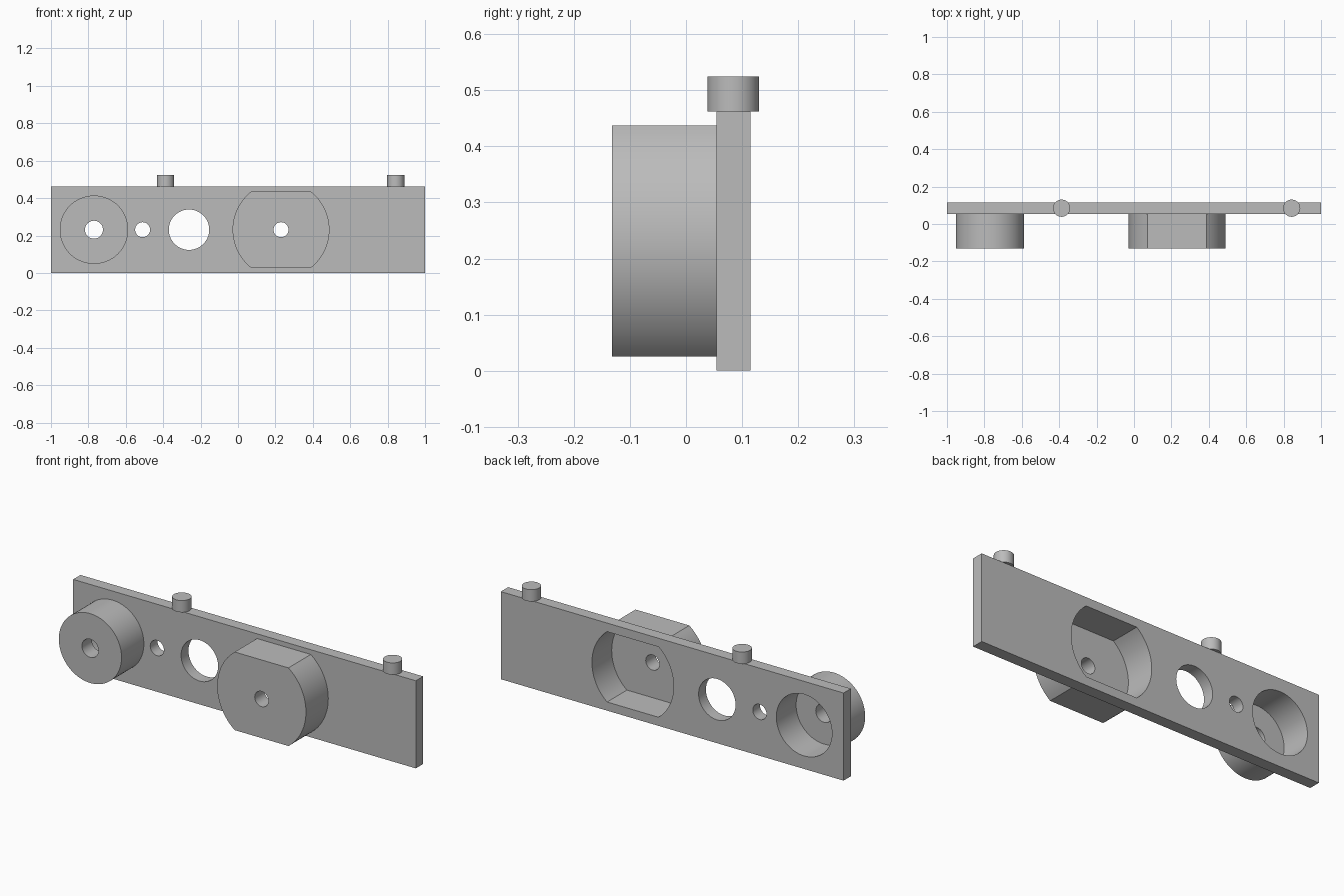
import bpy, bmesh, math

if "Cube" in bpy.data.objects:
    bpy.data.objects.remove(bpy.data.objects["Cube"], do_unlink=True)

grey = bpy.data.materials.new("plain grey")
grey.use_nodes = True
colour = (0.5, 0.5, 0.5, 1)
grey.diffuse_color = colour
grey.node_tree.nodes["Principled BSDF"].inputs["Base Color"].default_value = colour

# Main dimensions
FRONT, BACK = 0.054, 0.115
MID_Y = (FRONT + BACK) / 2
HEIGHT = 0.462
MID_Z = HEIGHT / 2
BOSS_FRONT = -0.132
FLOOR = -0.05
WALL = 0.0205


def prism(name, outline, vector):
    """Extrude a closed outline of 3D points along a vector."""
    bm = bmesh.new()
    face = bm.faces.new([bm.verts.new(p) for p in outline])
    new = bmesh.ops.extrude_face_region(bm, geom=[face])["geom"]
    bmesh.ops.translate(bm, vec=vector, verts=[v for v in new if isinstance(v, bmesh.types.BMVert)])
    bmesh.ops.recalc_face_normals(bm, faces=bm.faces)
    mesh = bpy.data.meshes.new(name)
    bm.to_mesh(mesh)
    bm.free()
    mesh.materials.append(grey)
    obj = bpy.data.objects.new(name, mesh)
    bpy.context.collection.objects.link(obj)
    return obj


def disc(name, x, radius, y0, y1, flat=None):
    """Cylinder along y, optionally cut flat above and below."""
    n = 72
    if flat is None:
        angles = [math.tau * i / n for i in range(n)]
    else:
        # Two arcs, whose ends are joined by the straight flats
        a = math.asin(flat / radius)
        arc = [-a + 2 * a * i / 24 for i in range(25)]
        angles = arc + [t + math.pi for t in arc]
    outline = [(x + radius * math.cos(t), y0, MID_Z + radius * math.sin(t)) for t in angles]
    return prism(name, outline, (0, y1 - y0, 0))


def combine(body, tool, operation):
    mod = body.modifiers.new(tool.name, "BOOLEAN")
    mod.operation = operation
    mod.solver = "EXACT"
    mod.object = tool
    bpy.context.view_layer.objects.active = body
    bpy.ops.object.modifier_apply(modifier=mod.name)
    bpy.data.objects.remove(tool, do_unlink=True)


def smooth(obj):
    bpy.ops.object.select_all(action="DESELECT")
    obj.select_set(True)
    bpy.context.view_layer.objects.active = obj
    bpy.ops.object.shade_smooth_by_angle(angle=math.radians(30))


# Long mounting plate
plate = prism("mounting_plate",
              [(-1, FRONT, 0), (1, FRONT, 0), (1, FRONT, HEIGHT), (-1, FRONT, HEIGHT)],
              (0, BACK - FRONT, 0))

# Hollow bosses, open at the back: x, radius, flat half-height, hole radius
bosses = [("round_boss", -0.77, 0.183, None, 0.048),
          ("flatted_boss", 0.23, 0.259, 0.206, 0.04)]
for name, x, radius, flat, hole in bosses:
    combine(plate, disc(name, x, radius, BOSS_FRONT, MID_Y, flat), "UNION")
    inner = flat - WALL if flat else None
    combine(plate, disc(name + "_pocket", x, radius - WALL, FLOOR, 0.2, inner), "DIFFERENCE")
    combine(plate, disc(name + "_hole", x, hole, -0.2, 0.0), "DIFFERENCE")

# Through holes in the plate
for name, x, radius in [("small_hole", -0.51, 0.04), ("large_hole", -0.262, 0.108)]:
    combine(plate, disc(name, x, radius, 0, 0.2), "DIFFERENCE")
smooth(plate)

# Round pegs standing on the top edge
for name, x in [("right_peg", -0.387), ("left_peg", 0.843)]:
    ring = [(x + 0.046 * math.cos(math.tau * i / 48),
             MID_Y + 0.046 * math.sin(math.tau * i / 48), HEIGHT) for i in range(48)]
    smooth(prism(name, ring, (0, 0, 0.062)))
